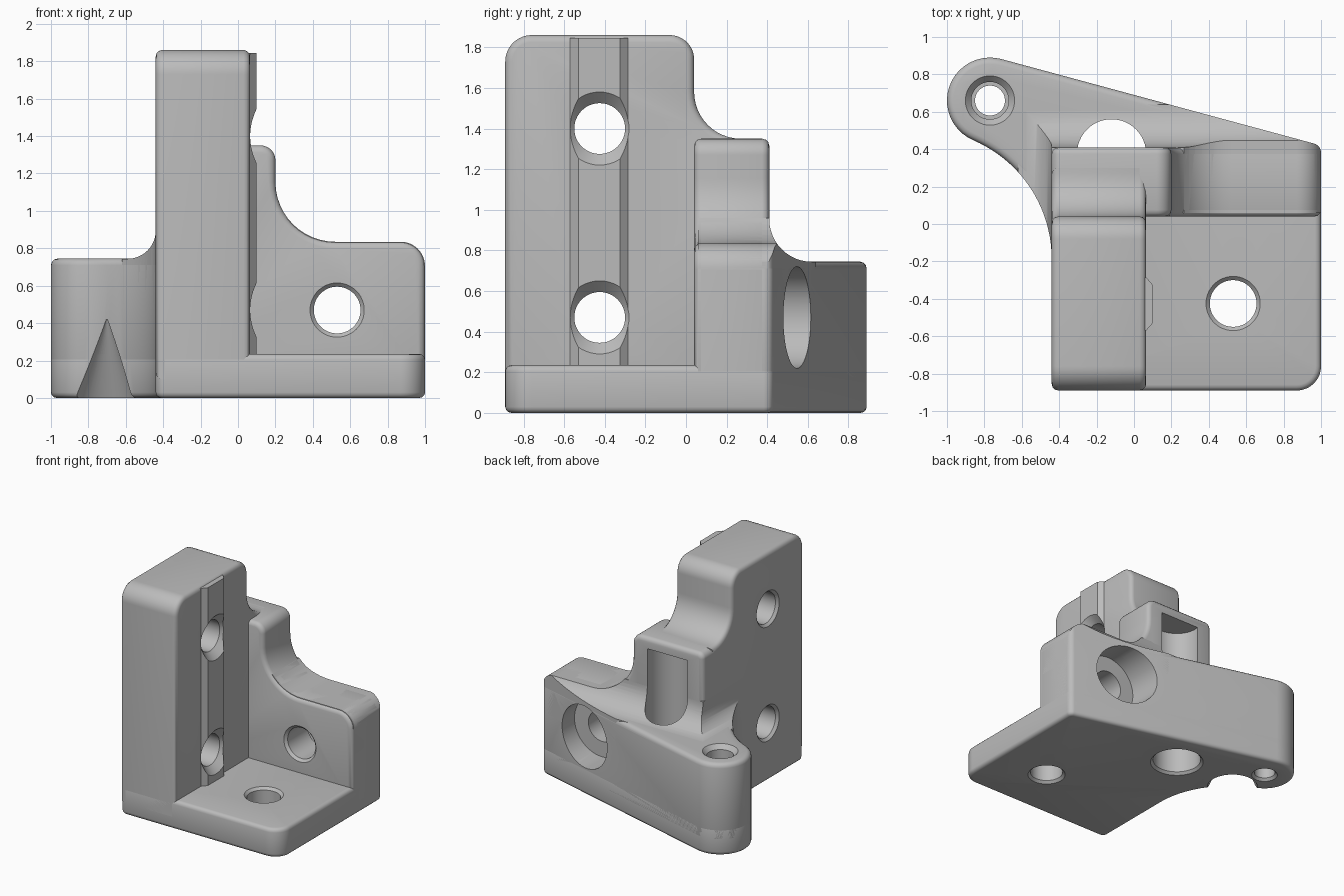
import bpy
import bmesh
from math import sin, cos, tan, pi, atan2, radians
from mathutils import Vector

if "Cube" in bpy.data.objects:
    bpy.data.objects.remove(bpy.data.objects["Cube"], do_unlink=True)

GREY = (0.5, 0.5, 0.5, 1)
grey = bpy.data.materials.new("plain grey")
grey.use_nodes = True
grey.diffuse_color = GREY
for node in grey.node_tree.nodes:
    if node.type == "BSDF_PRINCIPLED":
        node.inputs["Base Color"].default_value = GREY

EDGE = 0.035


def arc(cx, cy, r, start, end, n=20):
    """Points on an arc, angles in degrees."""
    angles = [radians(start + (end - start) * i / n) for i in range(n + 1)]
    return [(cx + r * cos(a), cy + r * sin(a)) for a in angles]


def rounded(points, n=12):
    """Outline from corners; a third value on a corner is its radius."""
    out = []
    for i, point in enumerate(points):
        p = Vector(point[:2])
        if len(point) < 3:
            out.append(tuple(p))
            continue
        u = (Vector(points[i - 1][:2]) - p).normalized()
        w = (Vector(points[(i + 1) % len(points)][:2]) - p).normalized()
        r, half = point[2], u.angle(w) / 2
        c = p + (u + w).normalized() * (r / sin(half))
        s = p + u * (r / tan(half)) - c
        e = p + w * (r / tan(half)) - c
        a0 = atan2(s.y, s.x)
        turn = (atan2(e.y, e.x) - a0 + pi) % (2 * pi) - pi
        for k in range(n + 1):
            a = a0 + turn * k / n
            out.append((c.x + r * cos(a), c.y + r * sin(a)))
    return out


def place(axis, t, u, v):
    return {"x": (t, u, v), "y": (u, t, v), "z": (u, v, t)}[axis]


def finish(bm, name):
    bmesh.ops.recalc_face_normals(bm, faces=bm.faces[:])
    mesh = bpy.data.meshes.new(name)
    bm.to_mesh(mesh)
    bm.free()
    mesh.materials.append(grey)
    obj = bpy.data.objects.new(name, mesh)
    bpy.context.collection.objects.link(obj)
    return obj


def loft(bm, loops):
    """Skin a stack of equal vertex loops and close both ends."""
    rings = [[bm.verts.new(co) for co in loop] for loop in loops]
    for low, high in zip(rings, rings[1:]):
        for i in range(len(low)):
            bm.faces.new((low[i - 1], low[i], high[i], high[i - 1]))
    bm.faces.new(rings[0])
    bm.faces.new(rings[-1])
    return rings


def prism(name, outline, axis, a, b, edge=0.0):
    """Extrude an outline along an axis and round both rims."""
    bm = bmesh.new()
    rings = loft(bm, [[place(axis, t, u, v) for u, v in outline] for t in (a, b)])
    bmesh.ops.recalc_face_normals(bm, faces=bm.faces[:])
    if edge:
        rims = [bm.edges.get((ring[i - 1], ring[i]))
                for ring in rings for i in range(len(ring))]
        bmesh.ops.bevel(bm, geom=rims, offset=edge, segments=3, profile=0.5,
                        affect="EDGES", clamp_overlap=False)
    return finish(bm, name)


def bore(name, axis, u, v, steps):
    """Turned cutter from (position, radius) steps along an axis."""
    bm = bmesh.new()
    loft(bm, [[place(axis, t, *p) for p in arc(u, v, r, 0, 360, 48)[:-1]]
              for t, r in steps])
    obj = finish(bm, name)
    obj.hide_render = True
    return obj


def boolean(obj, other, operation):
    mod = obj.modifiers.new("cut", "BOOLEAN")
    mod.operation, mod.object, mod.solver = operation, other, "EXACT"
    bpy.context.view_layer.objects.active = obj
    bpy.ops.object.modifier_apply(modifier=mod.name)


# Shared footprint edge: slanted back, round ear and concave flank
flank = (rounded([(0.9, 0.06), (1, 0.06), (1, 0.42, 0.05), (-0.71, 0.882)])[2:-1]
         + arc(-0.77, 0.66, 0.23, 74.9, 247)
         + arc(-1.13, -0.187, 0.69, 67, 0)[1:])
corner = rounded([(-0.44, 0), (-0.44, -0.89, 0.05), (1, -0.89, 0.13), (1, 0)])[1:-1]
wedge_plan = [(1, 0.06)] + flank + [(-0.3, -0.187), (-0.3, 0.06)]

# Main solids
base_plate = prism("base_plate", corner + flank, "z", 0, 0.235, 0.03)
upright = prism("upright", rounded([
    (-0.89, 0.1), (-0.89, 1.86, 0.13), (0.04, 1.86, 0.12),
    (0.04, 1.35, 0.23), (0.3, 1.35), (0.3, 0.1)]), "x", -0.44, 0.065, EDGE)
back_wall = prism("back_wall", rounded([
    (-0.44, 0.1), (-0.44, 1.35, 0.05), (0.2, 1.35, 0.08),
    (0.2, 0.835, 0.32), (1, 0.835, 0.13), (1, 0.1)]), "y", 0.04, 0.41, EDGE)
rear_wedge = prism("rear_wedge", wedge_plan, "z", 0.1, 0.745, EDGE)

# Raised rail on the upright
rail = prism("rail", [(0.03, -0.57), (0.065, -0.57), (0.1, -0.53), (0.1, -0.325),
                      (0.065, -0.285), (0.03, -0.285)], "z", 0.2, 1.845)

# Concave blend between the wedge top and the walls
wall_blend = prism("wall_blend", rounded([
    (-0.62, 0.5), (-0.62, 0.744), (-0.44, 0.744, 0.15), (-0.44, 1.3), (0.2, 1.3),
    (0.2, 0.835, 0.32), (1, 0.835, 0.13), (1, 0.5)]), "y", -0.3, 0.95)
side_mask = prism("side_mask", rounded([
    (-0.25, 0.45), (-0.25, 0.96), (0.41, 0.96), (0.41, 0.744, 0.21),
    (0.64, 0.744), (0.64, 0.45)]), "x", -1.1, 1.1)
plan_mask = prism("plan_mask", wedge_plan, "z", 0.4, 1.2)
for mask in (side_mask, plan_mask):
    boolean(wall_blend, mask, "INTERSECT")
    bpy.data.objects.remove(mask, do_unlink=True)

# Chamfered holes, counterbore, rear slot and underside relief
cutters = [bore("upright_hole", "x", -0.425, z,
                [(-0.46, 0.165), (-0.42, 0.125), (0.045, 0.125), (0.12, 0.2)])
           for z in (0.47, 1.4)]
cutters += [
    bore("base_hole", "z", 0.53, -0.425,
         [(-0.02, 0.165), (0.02, 0.125), (0.215, 0.125), (0.255, 0.165)]),
    bore("wall_hole", "y", 0.53, 0.47,
         [(0.02, 0.165), (0.06, 0.125), (0.32, 0.125), (0.32, 0.25), (0.95, 0.25)]),
    bore("ear_hole", "z", -0.77, 0.66,
         [(-0.02, 0.12), (0.02, 0.08), (0.62, 0.08), (0.62, 0.1), (0.71, 0.1),
          (0.765, 0.15)]),
    bore("rear_slot", "z", -0.12, 0.375,
         [(-0.02, 0.225), (0.02, 0.185), (1.26, 0.185)]),
    bore("underside_relief", "z", -0.7, 0.355, [(-0.01, 0.2), (0.42, 0.004)]),
]

parts = [base_plate, upright, back_wall, rear_wedge, rail, wall_blend]
cuts = {
    base_plate: cutters[2:],
    upright: cutters[:2] + [cutters[5]],
    back_wall: [cutters[3], cutters[5]],
    rear_wedge: cutters[3:],
    rail: cutters[:2],
    wall_blend: [cutters[3], cutters[5]],
}
for part in parts:
    for cutter in cuts[part]:
        boolean(part, cutter, "DIFFERENCE")
for cutter in cutters:
    bpy.data.objects.remove(cutter, do_unlink=True)

# Smooth the curved faces, keep true edges sharp
bpy.ops.object.select_all(action="DESELECT")
for part in parts:
    part.select_set(True)
bpy.context.view_layer.objects.active = base_plate
bpy.ops.object.shade_smooth_by_angle(angle=radians(32))
